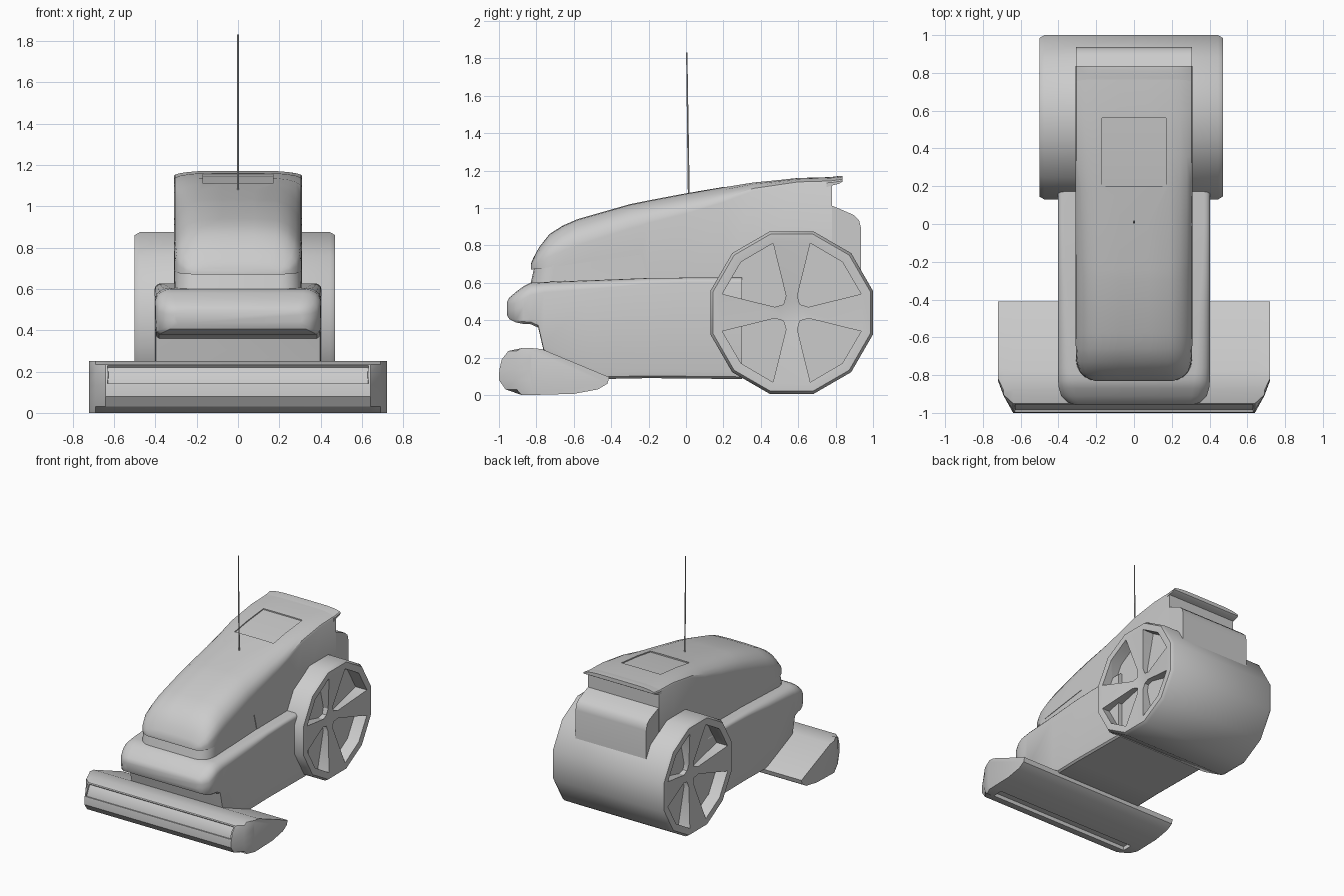
import bpy, bmesh, math

if "Cube" in bpy.data.objects:
    bpy.data.objects.remove(bpy.data.objects["Cube"])

grey = bpy.data.materials.new("body_grey")
grey.diffuse_color = (0.6, 0.6, 0.6, 1)
grey.use_nodes = True
grey.node_tree.nodes["Principled BSDF"].inputs["Base Color"].default_value = grey.diffuse_color


def finish(name, bm, angle=35):
    bmesh.ops.recalc_face_normals(bm, faces=bm.faces)
    me = bpy.data.meshes.new(name)
    bm.to_mesh(me)
    bm.free()
    ob = bpy.data.objects.new(name, me)
    bpy.context.collection.objects.link(ob)
    me.materials.append(grey)
    bpy.ops.object.select_all(action='DESELECT')
    ob.select_set(True)
    bpy.context.view_layer.objects.active = ob
    if angle:
        bpy.ops.object.shade_smooth_by_angle(angle=math.radians(angle))
    return ob


def skin(bm, rings):
    """Closed rings of equal length joined into a capped solid."""
    vs = [[bm.verts.new(p) for p in r] for r in rings]
    n = len(vs[0])
    for a, b in zip(vs, vs[1:]):
        for i in range(n):
            j = (i + 1) % n
            bm.faces.new((a[i], a[j], b[j], b[i]))
    bm.faces.new(vs[0])
    bm.faces.new(vs[-1][::-1])


def mirror_ring(half, y):
    """Half section (x, z) from bottom to top, mirrored across x = 0."""
    return [(x, y, z) for x, z in half] + [(-x, y, z) for x, z in reversed(half)]


def cut(target, cutter):
    mod = target.modifiers.new("cut", 'BOOLEAN')
    mod.object = cutter
    mod.solver = 'EXACT'
    bpy.ops.object.select_all(action='DESELECT')
    bpy.context.view_layer.objects.active = target
    target.select_set(True)
    bpy.ops.object.modifier_apply(modifier=mod.name)
    bpy.data.objects.remove(cutter)
    bpy.ops.object.shade_smooth_by_angle(angle=math.radians(35))


# Hood: y, half width, bottom, shoulder, top
def hood_section(y, w, zb, zs, zt):
    d = zt - zs
    return mirror_ring([(w, zb), (w, zs), (w * .98, zs + d * .3), (w * .9, zs + d * .58),
                        (w * .78, zs + d * .81), (w * .6, zs + d * .97), (w * .25, zt)], y)


hood_rows = [(-.83, .21, .67, .68, .70), (-.815, .25, .672, .69, .735), (-.785, .285, .676, .71, .79),
             (-.73, .303, .683, .74, .86), (-.66, .308, .692, .77, .905), (-.58, .31, .703, .80, .94),
             (-.3, .31, .743, .89, 1.02), (-.24, .31, .751, .905, 1.032), (-.2, .31, .60, .92, 1.04),
             (0, .31, .60, .97, 1.078), (.2, .31, .60, 1.03, 1.112), (.36, .31, .60, 1.09, 1.137),
             (.6, .31, .60, 1.13, 1.16), (.78, .31, .60, 1.135, 1.165)]
bm = bmesh.new()
skin(bm, [hood_section(*r) for r in hood_rows])
hood = finish("hood", bm)

# Recessed hatch in the hood top
bm = bmesh.new()
skin(bm, [[(s * .17, y, z + h) for s, h in ((1, -.01), (1, .1), (-1, .1), (-1, -.01))]
          for y, z in ((.20, 1.112), (.36, 1.137), (.56, 1.157))])
cut(hood, finish("hatch_cutter", bm, 0))

# Rear lip of the hood
bm = bmesh.new()
skin(bm, [hood_section(y, .3105, zb, zs, zt) for y, zb, zs, zt in
          ((.75, 1.11, 1.134, 1.163), (.78, 1.12, 1.136, 1.166), (.82, 1.13, 1.142, 1.171), (.836, 1.14, 1.146, 1.17))])
finish("rear_lip", bm)


# Band below the hood: stepped, rounded front corners, top edge rising to the rear
def plan(w, y0, y1, r, z, slope=0):
    pts = [(w, y1)]
    for k in range(6):
        a = k / 5 * math.pi / 2
        pts.append((w - r + r * math.cos(a), y0 + r - r * math.sin(a)))
    pts += [(-x, y) for x, y in reversed(pts)]
    return [(x, y, z + slope * (y - y0)) for x, y in pts]


bm = bmesh.new()
skin(bm, [plan(.32, -.85, .3, .12, .54), plan(.32, -.85, .3, .12, .585),
          plan(.307, -.83, .3, .11, .60), plan(.306, -.812, .3, .11, .68, .14)])
finish("hood_base", bm)

# Chassis with rounded bumper nose: y, half width, bottom, top, corner radius
rows = [(-.958, .31, .43, .495, .02), (-.945, .35, .405, .52, .04), (-.91, .385, .388, .55, .06),
        (-.87, .398, .38, .58, .065), (-.83, .402, .378, .60, .065), (-.79, .402, .36, .602, .06),
        (-.76, .402, .23, .604, .055), (-.46, .403, .085, .615, .045), (-.2, .403, .09, .625, .03),
        (0, .403, .088, .627, .025), (.3, .403, .085, .627, .025)]
bm = bmesh.new()
rings = []
for y, w, zb, zt, r in rows:
    half = [(w - .02, zb), (w - .005, zb + .012), (w, zb + .04 if zt - zb > .2 else (zb + zt) / 2 - .01)]
    for k in range(5):
        a = k / 4 * math.pi / 2
        half.append((w - 1.3 * r + 1.3 * r * math.cos(a), zt - r + r * math.sin(a)))
    rings.append(mirror_ring(half, y))
skin(bm, rings)
finish("chassis", bm)

# Rear box behind the hood, sunk into the roller
bm = bmesh.new()
box = [(.70, .5), (.70, 1.03), (.785, 1.01), (.84, .987), (.895, .963), (.925, .935), (.936, .89), (.936, .5)]
skin(bm, [[(x, y, z) for y, z in box] for x in (-.308, .308)])
finish("rear_box", bm)

# Twelve sided roller with bevelled rims and dished ends
CX, CY, CZ, R = -.015, .565, .44, .45
half = [(.485, .39), (.485, .435), (.46, R)]
steps = [(-.42, .06)] + [(-x, r) for x, r in half] + [(x, r) for x, r in reversed(half)] + [(.42, .06)]
bm = bmesh.new()
skin(bm, [[(CX + x, CY + r * math.cos(math.radians(15 + 30 * k)),
            CZ + r * math.sin(math.radians(15 + 30 * k))) for k in range(12)] for x, r in steps])
roller = finish("roller", bm)

# Four broad pockets between the flared spokes on each end
bm = bmesh.new()
pocket = [(.333, -.192), (.383, 0), (.333, .192), (.085, .042), (.062, 0), (.085, -.042)]
for side in (-1, 1):
    for k in range(4):
        a = math.radians(45 + 90 * k)
        c, s = math.cos(a), math.sin(a)
        skin(bm, [[(CX + side * d, CY + r * c - t * s, CZ + r * s + t * c) for r, t in pocket]
                  for d in (.385, .6)])
cut(roller, finish("pocket_cutter", bm, 0))

# Front mowing head with swept ends
prof = [(-1, .08), (-.998, .135), (-.985, .19), (-.95, .235), (-.88, .25), (-.77, .245), (-.41, .095),
        (-.42, .06), (-.47, .03), (-.6, .006), (-.78, .001), (-.88, 0), (-.965, .03)]
bm = bmesh.new()
ends = {.72: -.83, .69: -.91, .64: -1}
skin(bm, [[(x, max(y, ends[abs(x)] + (y + 1) * .1), z) for y, z in prof]
          for x in (-.72, -.69, -.64, .64, .69, .72)])
bmesh.ops.recalc_face_normals(bm, faces=bm.faces)
wide = [f for f in bm.faces if max(v.co.x for v in f.verts) > .6 and min(v.co.x for v in f.verts) < -.6]
slot = [f for f in wide if f.calc_center_median().y < -.95 and .14 < f.calc_center_median().z < .23]
under = [f for f in wide if f.normal.z < -.95 and -.88 < f.calc_center_median().y < -.78]
for faces, t, d in ((slot, .012, -.012), (under, .012, -.03)):
    bmesh.ops.inset_region(bm, faces=faces, thickness=t, depth=0)
    bmesh.ops.inset_region(bm, faces=faces, thickness=.002, depth=d)
finish("mowing_head", bm)

# Thin antenna leaning slightly forward
bm = bmesh.new()
skin(bm, [[(r * math.cos(k * math.pi / 3), y + r * math.sin(k * math.pi / 3), z) for k in range(6)]
          for y, z, r in ((.015, 1.06, .006), (.004, 1.83, .004))])
finish("antenna", bm)
